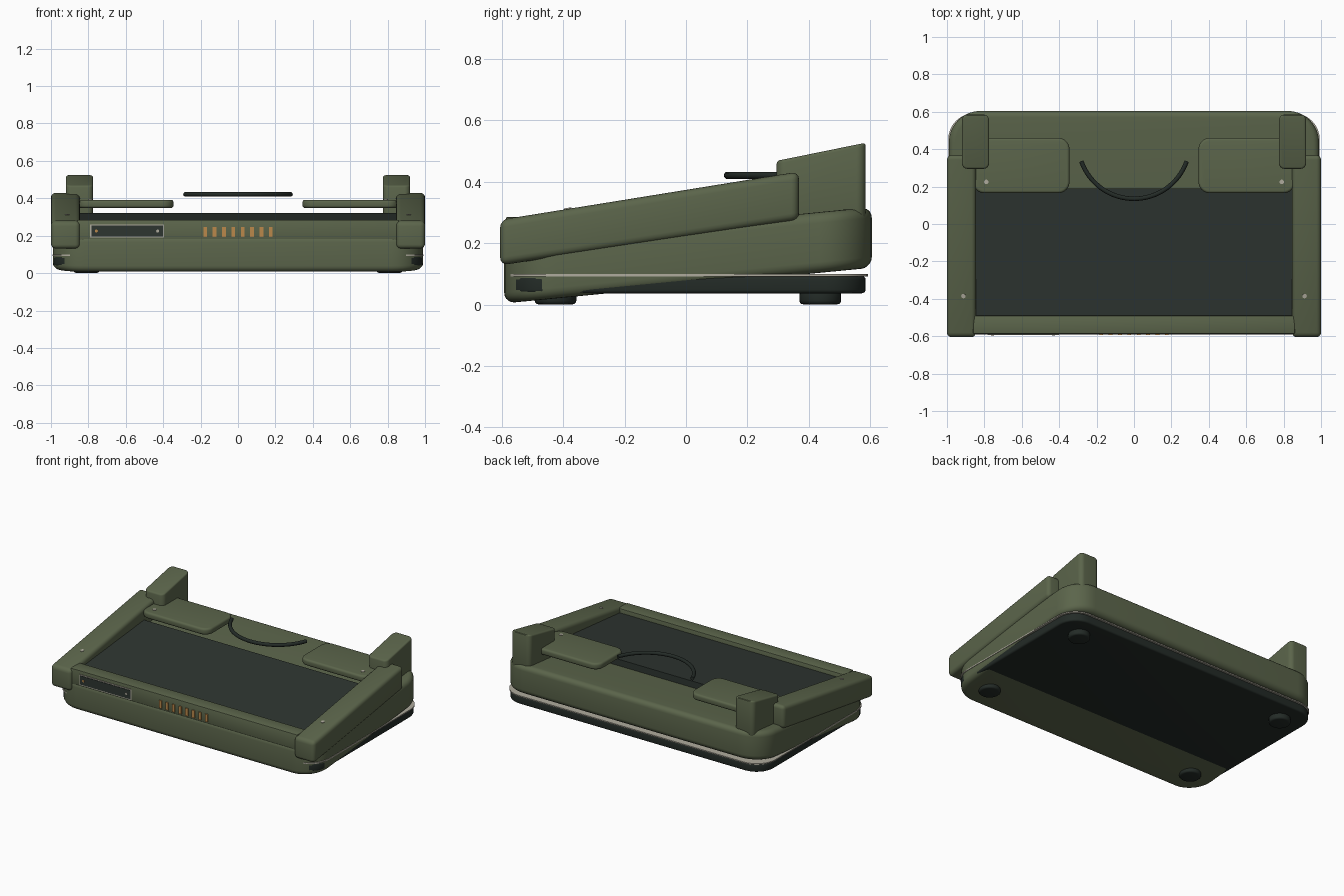
import bpy, bmesh, math
from mathutils import Vector

if "Cube" in bpy.data.objects:
    bpy.data.objects.remove(bpy.data.objects["Cube"], do_unlink=True)


def material(name, rgb):
    m = bpy.data.materials.new(name)
    m.use_nodes = True
    col = (*rgb, 1)
    m.diffuse_color = col
    m.node_tree.nodes["Principled BSDF"].inputs["Base Color"].default_value = col
    return m


OLIVE = material("olive green", (0.105, 0.13, 0.07))
PANEL = material("dark grey green", (0.027, 0.036, 0.03))
BLACK = material("near black", (0.017, 0.024, 0.02))
PALE = material("pale grey", (0.43, 0.41, 0.34))
BRASS = material("brass", (0.5, 0.25, 0.07))


def finish(bm, name, mat, bevel=0.0, segments=4):
    bmesh.ops.recalc_face_normals(bm, faces=bm.faces[:])
    mesh = bpy.data.meshes.new(name)
    bm.to_mesh(mesh)
    bm.free()
    mesh.materials.append(mat)
    ob = bpy.data.objects.new(name, mesh)
    bpy.context.collection.objects.link(ob)
    bpy.ops.object.select_all(action='DESELECT')
    ob.select_set(True)
    bpy.context.view_layer.objects.active = ob
    if bevel:
        mod = ob.modifiers.new("rounding", 'BEVEL')
        mod.width = bevel
        mod.segments = segments
        mod.limit_method = 'ANGLE'
        mod.angle_limit = math.radians(35)
        bpy.ops.object.modifier_apply(modifier=mod.name)
    bpy.ops.object.shade_smooth_by_angle(angle=math.radians(35))
    return ob


def slab(name, x0, x1, profile, mat, corner=0.0, bevel=0.0, segments=4):
    """Side profile (y, z) stretched from x0 to x1, upright edges rounded by corner."""
    bm = bmesh.new()
    face = bm.faces.new([bm.verts.new((x0, y, z)) for y, z in profile])
    ext = bmesh.ops.extrude_face_region(bm, geom=[face])
    moved = [g for g in ext["geom"] if isinstance(g, bmesh.types.BMVert)]
    bmesh.ops.translate(bm, verts=moved, vec=(x1 - x0, 0, 0))
    if corner:
        upright = []
        for e in bm.edges:
            d = (e.verts[0].co - e.verts[1].co).normalized()
            if abs(d.z) > 0.9:
                upright.append(e)
        bmesh.ops.bevel(bm, geom=upright, offset=corner, segments=8,
                        profile=0.5, affect='EDGES')
    return finish(bm, name, mat, bevel, segments)


def box(name, x0, x1, y0, y1, z0, z1, mat, **kw):
    return slab(name, x0, x1, [(y0, z0), (y1, z0), (y1, z1), (y0, z1)], mat, **kw)


def disc(name, centre, radius, depth, mat, normal=(0, 0, 1), bevel=0.0):
    bm = bmesh.new()
    bmesh.ops.create_cone(bm, cap_ends=True, segments=24, radius1=radius,
                          radius2=radius, depth=depth)
    rot = Vector((0, 0, 1)).rotation_difference(Vector(normal))
    for v in bm.verts:
        v.co = rot @ v.co + Vector(centre)
    return finish(bm, name, mat, bevel, 3)


# Base tray with pale rim plate
box("base_tray", -0.985, 0.985, -0.575, 0.585, 0.037, 0.093, BLACK, corner=0.13, bevel=0.012)
box("rim_plate", -0.993, 0.993, -0.58, 0.592, 0.092, 0.1, PALE, corner=0.14)

# Tilted main body
slab("body", -0.99, 0.99,
     [(-0.592, 0.004), (0.605, 0.12), (0.605, 0.318), (-0.592, 0.2)],
     OLIVE, corner=0.17, bevel=0.035, segments=5)

# Front bar and sloping dark work surface
box("front_bar", -0.86, 0.86, -0.587, -0.49, 0.17, 0.285, OLIVE, bevel=0.006, segments=2)
slab("work_surface", -0.86, 0.86,
     [(-0.495, 0.2), (0.19, 0.265), (0.19, 0.321), (-0.495, 0.255)], PANEL)

# Front label plate with pale frame and two screws
box("label_frame", -0.79, -0.395, -0.591, -0.585, 0.189, 0.261, PALE)
box("label_plate", -0.784, -0.401, -0.594, -0.588, 0.195, 0.255, PANEL)
for i, (x, mat) in enumerate([(-0.757, BRASS), (-0.43, PALE)]):
    disc(f"label_screw_{i + 1}", (x, -0.594, 0.225), 0.008, 0.005, mat, (0, -1, 0))

# Row of contact pins
for i in range(8):
    x = -0.175 + i * 0.05
    box(f"contact_pin_{i + 1}", x - 0.01, x + 0.01, -0.594, -0.585, 0.194, 0.246, BRASS)

# Paired parts
for side, s in (("left", 1), ("right", -1)):
    slab(f"{side}_side_rail", s * 0.845, s * 1.0,
         [(-0.605, 0.128), (0.368, 0.275), (0.368, 0.433), (-0.605, 0.276)],
         OLIVE, bevel=0.025)
    slab(f"{side}_rear_post", s * 0.775, s * 0.92,
         [(0.295, 0.26), (0.585, 0.28), (0.585, 0.527), (0.295, 0.468)],
         OLIVE, corner=0.03, bevel=0.01, segments=3)
    box(f"{side}_rear_flap", s * 0.345, s * 0.86, 0.165, 0.46, 0.348, 0.392,
        OLIVE, corner=0.06, bevel=0.014)
    disc(f"{side}_rail_screw", (s * 0.912, -0.385, 0.312), 0.012, 0.006, PALE, (0, -0.16, 1))
    disc(f"{side}_flap_screw", (s * 0.79, 0.225, 0.392), 0.012, 0.006, PALE)
    for end, y in (("front", -0.425), ("rear", 0.437)):
        disc(f"{side}_{end}_foot", (s * 0.81, y, 0.023), 0.068, 0.044, BLACK, bevel=0.012)

# Curved cable handle
curve = bpy.data.curves.new("cable_handle", 'CURVE')
curve.dimensions = '3D'
curve.bevel_depth = 0.012
curve.bevel_resolution = 3
curve.use_fill_caps = True
spline = curve.splines.new('POLY')
count = 33
spline.points.add(count - 1)
for i, p in enumerate(spline.points):
    a = math.radians(-161 + 142 * i / (count - 1))
    p.co = (0.298 * math.cos(a), 0.433 + 0.298 * math.sin(a), 0.421, 1)
curve.materials.append(BLACK)
bpy.context.collection.objects.link(bpy.data.objects.new("cable_handle", curve))
